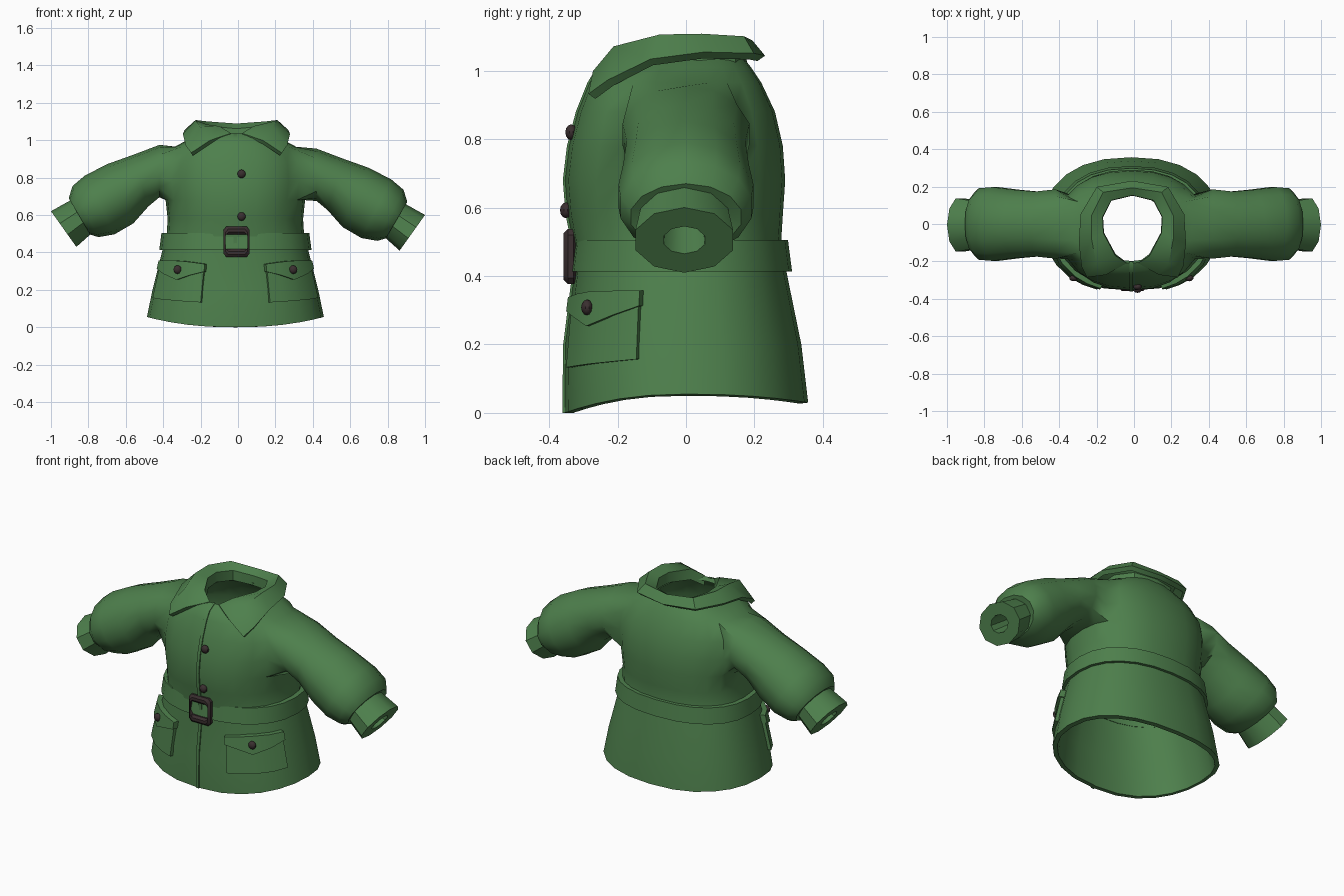
import bpy, bmesh, math
from mathutils import Vector

if "Cube" in bpy.data.objects:
    bpy.data.objects.remove(bpy.data.objects["Cube"])

CX = -0.014          # garment centre line
SEG = 24
# height, half width, front depth, back depth
BODY = [(.05, .473, .355, .357), (.2, .443, .353, .337), (.42, .388, .325, .292),
        (.5, .367, .33, .278), (.58, .362, .346, .283), (.68, .373, .354, .29),
        (.78, .385, .342, .283), (.88, .377, .316, .26), (.965, .325, .282, .22),
        (1.01, .24, .255, .19), (1.035, .18, .21, .17)]


def material(name, rgb):
    m = bpy.data.materials.new(name)
    m.diffuse_color = (*rgb, 1)
    m.use_nodes = True
    m.node_tree.nodes["Principled BSDF"].inputs["Base Color"].default_value = m.diffuse_color
    return m


GREEN = material("green cloth", (.076, .215, .073))
BROWN = material("dark brown", (.042, .028, .029))


def power(v):
    return math.copysign(abs(v) ** .87, v)


def surf(th, z, off=0):
    """Point on the body surface at angle th and height z, pushed out by off."""
    zc = min(max(z, BODY[0][0]), BODY[-1][0])
    for a, b in zip(BODY, BODY[1:]):
        if zc <= b[0]:
            break
    t = (zc - a[0]) / (b[0] - a[0])
    hw, f, k = (a[i] + (b[i] - a[i]) * t + off for i in (1, 2, 3))
    s = math.sin(th)
    return Vector((CX + hw * power(math.cos(th)), (f if s < 0 else k) * power(s), z))


def finish(name, bm, mat, thick=0, offset=-1, angle=35):
    me = bpy.data.meshes.new(name)
    bm.to_mesh(me)
    bm.free()
    ob = bpy.data.objects.new(name, me)
    bpy.context.collection.objects.link(ob)
    me.materials.append(mat)
    if thick:
        md = ob.modifiers.new("thickness", 'SOLIDIFY')
        md.thickness, md.offset = thick, offset
        bpy.context.view_layer.objects.active = ob
        bpy.ops.object.modifier_apply(modifier=md.name)
    ob.data.shade_smooth()
    ob.data.set_sharp_from_angle(angle=math.radians(angle))
    return ob


def bridge(bm, a, b, closed=True):
    n = len(a)
    return [bm.faces.new((a[i], a[(i + 1) % n], b[(i + 1) % n], b[i]))
            for i in range(n if closed else n - 1)]


def loft(name, rings, mat, closed=True, loop=False, caps=False, **kw):
    bm = bmesh.new()
    vs = [[bm.verts.new(p) for p in r] for r in rings]
    for a, b in zip(vs, vs[1:] + (vs[:1] if loop else [])):
        bridge(bm, a, b, closed)
    if caps:
        bm.faces.new(vs[0])
        bm.faces.new(vs[-1])
    bmesh.ops.recalc_face_normals(bm, faces=bm.faces)
    return finish(name, bm, mat, **kw)


# Coat body with sleeves grown from the arm holes
SLEEVE = [(.42, .965, .42, .685, .19), (.56, .912, .48, .635, .178), (.70, .862, .56, .545, .188),
          (.82, .80, .66, .487, .202), (.885, .745, .745, .472, .196),
          (.905, .68, .79, .485, .165), (.875, .64, .805, .53, .12)]   # top x,z, bottom x,z, half depth


def sleeve_lift(s):
    return -.01 * s


bm = bmesh.new()
rows = []
for j, row in enumerate(BODY):
    ring = []
    for i in range(SEG):
        th = 2 * math.pi * i / SEG
        p = surf(th, row[0])
        if j == 0:
            s = math.sin(th)
            p.z = .055 - (.055 if s < 0 else .025) * s * s
        ring.append(bm.verts.new(p))
    rows.append(ring)
for a, b in zip(rows, rows[1:]):
    bridge(bm, a, b)
for side in (1, -1):
    mid = 0 if side == 1 else SEG // 2
    cols = [(mid + d) % SEG for d in range(-2, 3)]
    hole = [rows[j][c] for j in range(5, 9) for c in cols]
    doomed = [f for f in bm.faces if all(v in hole for v in f.verts)]
    bmesh.ops.delete(bm, geom=doomed, context='FACES')
    prev = [v for v in hole if v.is_valid and v.link_faces]
    prev.sort(key=lambda v: (math.atan2(v.co.z - .82, v.co.y) - math.pi / 2 + .01) % (2 * math.pi))
    n = len(prev)
    for tx, tz, bx, bz, ry in SLEEVE:
        ring = []
        for k in range(n):
            ph = math.pi / 2 + 2 * math.pi * k / n
            w = (1 + math.sin(ph)) / 2
            ring.append(bm.verts.new((side * (bx + (tx - bx) * w), ry * math.cos(ph),
                                      bz + (tz - bz) * w + sleeve_lift(side))))
        bridge(bm, prev, ring)
        prev = ring
bmesh.ops.recalc_face_normals(bm, faces=bm.faces)
front = min(bm.faces, key=lambda f: f.calc_center_median().y)
if front.normal.y > 0:
    bmesh.ops.reverse_faces(bm, faces=bm.faces)
finish("coat_body", bm, GREEN, thick=.025, angle=50)

# Cuffs with a narrow wrist opening
for side, label in ((1, "right"), (-1, "left")):
    axis, up = Vector((.815, 0, -.58)), Vector((.58, 0, .815))
    rings = []
    for d, r in ((-.13, .88), (0, 1), (0, .42), (-.13, .38)):
        c = Vector((.932, -.005, .515)) + axis * d
        ring = []
        for k in range(10):
            a = 2 * math.pi * k / 10 + math.pi / 10
            p = c + up * (.117 * r * math.sin(a)) + Vector((0, .15 * r * math.cos(a), 0))
            ring.append((side * p.x, p.y, p.z + sleeve_lift(side)))
        rings.append(ring)
    loft("cuff_" + label, rings, GREEN, loop=True)

# Folded collar: each column runs from neck over the crest to the outer edge
HALF = [((.04, -.215, 1.03), (.14, -.262, .99), (.238, -.275, .925)),
        ((.10, -.17, 1.065), (.19, -.205, 1.06), (.265, -.22, .965)),
        ((.165, -.05, 1.075), (.215, -.075, 1.093), (.277, -.10, 1.025)),
        ((.17, .04, 1.075), (.215, .045, 1.095), (.268, .05, 1.045)),
        ((.12, .135, 1.065), (.155, .165, 1.088), (.185, .19, 1.042)),
        ((0, .165, 1.055), (0, .19, 1.076), (0, .22, 1.036))]
cols = []
for col in HALF + [[(-x, y, z) for x, y, z in c] for c in HALF[-2::-1]]:
    x, y, z = col[0]
    cols.append([(px + CX * .6, py, pz) for px, py, pz in [(x, y, z - .05), *col]])
loft("collar", cols, GREEN, closed=False, thick=.027, offset=0)

# Front closing strip
rings = []
for z in [0] + [r[0] for r in BODY]:
    y = surf(-math.pi / 2, z).y
    rings.append([(CX - .009, y - .006, z), (CX + .009, y - .006, z),
                  (CX + .009, y + .01, z), (CX - .009, y + .01, z)])
loft("front_placket", rings, GREEN, caps=True)

# Belt
rings = []
for i in range(SEG):
    th = 2 * math.pi * i / SEG
    x, y = power(math.cos(th)), power(math.sin(th))
    f = .338 if y < 0 else .31
    rings.append([(CX + (.407 + o) * x, (f + o) * y, z)
                  for o, z in ((0, .413), (-.012, .505), (-.05, .505), (-.04, .413))])
loft("belt", rings, GREEN, loop=True)

# Belt buckle frame
path = [(.05, .043), (.035, .06), (-.035, .06), (-.05, .043),
        (-.05, -.043), (-.035, -.06), (.035, -.06), (.05, -.043)]
rings = []
for x, z in path:
    ring = []
    for k in range(8):
        a = 2 * math.pi * k / 8 + math.pi / 8
        o = .022 * math.cos(a)
        ring.append((CX + .006 + x + math.copysign(o, x) * (1 if o > 0 else .9),
                     -.337 + .022 * math.sin(a),
                     .457 + z + math.copysign(abs(o), z * o)))
    rings.append(ring)
loft("belt_buckle", rings, BROWN, loop=True)


# Pockets, flaps and buttons
def patch(name, angles, tops, bottoms, off):
    rings = [[surf(a, t, off), surf(a, b, off), surf(a, b, -.012), surf(a, t, -.012)]
             for a, t, b in zip(angles, tops, bottoms)]
    loft(name, rings, GREEN, caps=True)


def button(name, p, r=.023):
    bm = bmesh.new()
    bmesh.ops.create_uvsphere(bm, u_segments=10, v_segments=6, radius=r)
    for v in bm.verts:
        v.co = Vector((v.co.x, v.co.y * .75, v.co.z)) + p
    finish(name, bm, BROWN)


for side, label in ((1, "right"), (-1, "left")):
    def turn(deg):
        t = math.radians(-deg)
        return t if side == 1 else math.pi - t
    angles = [turn(d) for d in (20, 33, 48, 60, 70)]
    patch("pocket_" + label, angles, [.335] * 5, [.157, .15, .143, .137, .133], .016)
    patch("pocket_flap_" + label, [turn(d) for d in (19, 33, 49, 60, 71)],
          [.357, .357, .355, .348, .338], [.313, .285, .254, .278, .297], .027)
    button("pocket_button_" + label, surf(turn(49), .308, .03))
for name, z in (("upper_button", .82), ("lower_button", .592)):
    button(name, surf(-math.pi / 2, z, .004) + Vector((.033, 0, 0)))
